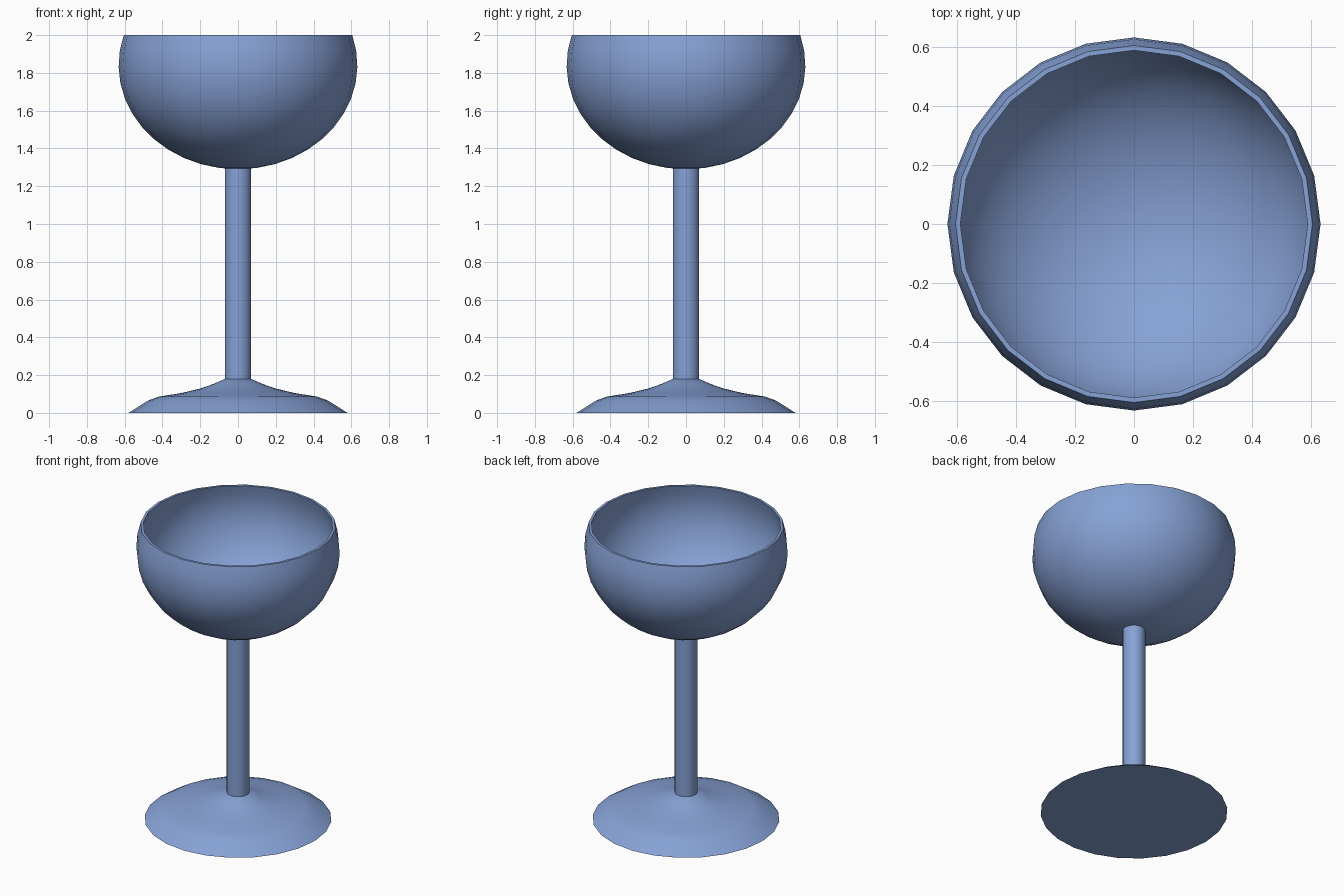
import bpy, bmesh
from math import sin, cos, asin, radians, tau

default = bpy.data.objects.get("Cube")
if default:
    bpy.data.objects.remove(default, do_unlink=True)

SIDES = 24

blue = bpy.data.materials.new("soft blue")
blue.use_nodes = True
colour = (0.24, 0.36, 0.67, 1)
blue.diffuse_color = colour
blue.node_tree.nodes["Principled BSDF"].inputs["Base Color"].default_value = colour


def lathe(name, profile):
    """Spin an (r, z) profile around the z axis into a smooth shaded part."""
    bm = bmesh.new()
    verts = [bm.verts.new((r, 0, z)) for r, z in profile]
    edges = [bm.edges.new(pair) for pair in zip(verts, verts[1:])]
    bmesh.ops.spin(bm, geom=verts + edges, cent=(0, 0, 0), axis=(0, 0, 1),
                   angle=tau, steps=SIDES)
    bmesh.ops.remove_doubles(bm, verts=bm.verts, dist=0.0005)
    bmesh.ops.recalc_face_normals(bm, faces=bm.faces)
    mesh = bpy.data.meshes.new(name)
    bm.to_mesh(mesh)
    bm.free()
    mesh.materials.append(blue)
    obj = bpy.data.objects.new(name, mesh)
    bpy.context.collection.objects.link(obj)
    bpy.ops.object.select_all(action='DESELECT')
    obj.select_set(True)
    bpy.context.view_layer.objects.active = obj
    bpy.ops.object.shade_smooth_by_angle(angle=radians(35))
    return obj


def bowl_arc(radius, depth, centre=1.84, top=2.0, steps=12):
    """Elliptical arc from the bottom of the bowl up to its rim."""
    start, end = -tau / 4, asin((top - centre) / depth)
    angles = [start + (end - start) * i / steps for i in range(steps + 1)]
    return [(radius * cos(a), centre + depth * sin(a)) for a in angles]


# Bowl: outer wall, flat rim, inner wall
outer = bowl_arc(0.632, 0.55)
inner = bowl_arc(0.617, 0.53)
lathe("bowl", outer + inner[::-1])

# Stem
lathe("stem", [(0, 0.15), (0.07, 0.15), (0.07, 1.3), (0, 1.3)])

# Foot: flared cone with a bevelled outer edge and flat underside
lathe("foot", [(0, 0), (0.58, 0), (0.475, 0.066), (0.42, 0.086), (0.3, 0.105),
               (0.2, 0.129), (0.13, 0.153), (0.07, 0.18), (0, 0.18)])
